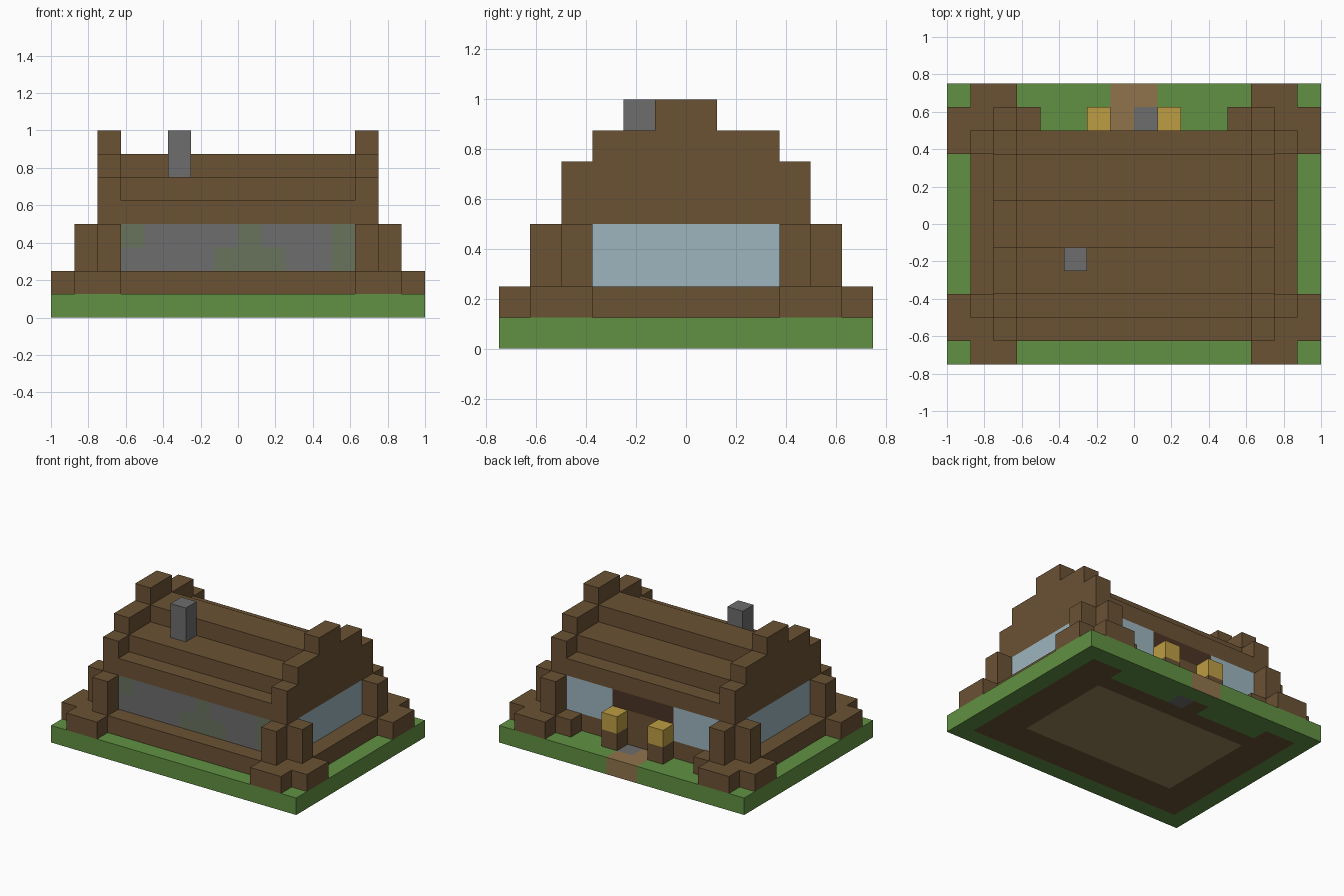
import bpy
import bmesh

U = 0.125  # one block

old = bpy.data.objects.get("Cube")
if old:
    bpy.data.objects.remove(old, do_unlink=True)


def material(name, rgb):
    col = [((c / 255 + 0.055) / 1.055) ** 2.4 for c in rgb] + [1.0]
    mat = bpy.data.materials.new(name)
    mat.use_nodes = True
    mat.diffuse_color = col
    bsdf = mat.node_tree.nodes["Principled BSDF"]
    bsdf.inputs["Base Color"].default_value = col
    bsdf.inputs["Roughness"].default_value = 0.9
    return mat


log = material("log brown", (107, 82, 52))
grass = material("grass green", (97, 145, 66))
path = material("path tan", (144, 116, 76))
planks = material("floor planks", (150, 127, 85))
stone = material("stone grey", (109, 109, 109))
moss = material("mossy stone", (104, 114, 92))
glass = material("window blue", (157, 181, 191))
lamp = material("lantern yellow", (190, 157, 67))
dark = material("dark wood", (76, 51, 37))


def block(name, mat, x, y, z):
    """Box spanning the given (low, high) block ranges."""
    bm = bmesh.new()
    bmesh.ops.create_cube(bm, size=1)
    for v in bm.verts:
        v.co = [(r[0] if c < 0 else r[1]) * U for c, r in zip(v.co, (x, y, z))]
    mesh = bpy.data.meshes.new(name)
    bm.to_mesh(mesh)
    bm.free()
    mesh.materials.append(mat)
    obj = bpy.data.objects.new(name, mesh)
    bpy.context.collection.objects.link(obj)
    return obj


def side(r, s):
    """Range mirrored when s is -1."""
    return r if s > 0 else (-r[1], -r[0])


# Ground slab, coloured per block
def ground_slot(x, y, underside):
    ax, ay = abs(x), abs(y)
    if ax < 1 and y > 4:
        if 0 < x and y < 5:
            return 4
        if underside:
            return 1 if y < 5 else 0
        return 2
    if ax < 5 and ay < 3:
        return 3
    if ax < 7 and ay < 5 and (y < 4 or ax > 5):
        return 1
    return 0


ground = block("ground", grass, (-8, 8), (-6, 6), (0, 1))
for mat in (log, path, planks, stone):
    ground.data.materials.append(mat)
bm = bmesh.new()
bm.from_mesh(ground.data)
for axis, half in ((0, 8), (1, 6)):
    for i in range(1 - half, half):
        co, no = [0, 0, 0], [0, 0, 0]
        co[axis], no[axis] = i * U, 1
        bmesh.ops.bisect_plane(bm, geom=bm.verts[:] + bm.edges[:] + bm.faces[:],
                               plane_co=co, plane_no=no)
bm.normal_update()
for f in bm.faces:
    c = f.calc_center_median() / U - f.normal * 0.5
    f.material_index = ground_slot(c.x, c.y, f.normal.z < -0.5)
bm.to_mesh(ground.data)
bm.free()

# Foundation logs
block("foundation", log, (-7, 7), (-5, 4), (1, 2))

for sx in (1, -1):
    tag = "left" if sx > 0 else "right"
    block(tag + "_back_sill", log, side((4, 7), sx), (4, 5), (1, 2))
    for sy in (1, -1):
        end = tag + ("_back" if sy > 0 else "_front")
        # Log ends and posts at each corner
        block(end + "_long_log_end", log, side((5, 7), sx), side((5, 6), sy), (1, 2))
        block(end + "_short_log_end", log, side((7, 8), sx), side((3, 5), sy), (1, 2))
        block(end + "_outer_post", log, side((5, 6), sx), side((4, 5), sy), (2, 4))
        block(end + "_side_post", log, side((6, 7), sx), side((3, 4), sy), (2, 4))
        block(end + "_corner_post", log, side((5, 6), sx), side((3, 4), sy), (2, 4))

    # Side window, back window and stepped gable
    block(tag + "_side_window", glass, side((5, 6), sx), (-3, 3), (2, 4))
    block(tag + "_back_window", glass, side((2, 5), sx), (3, 4), (2, 4))
    for i, (half, z) in enumerate(((4, (5, 6)), (3, (6, 7)), (1, (7, 8)))):
        block(f"{tag}_gable_{i + 1}", log, side((5, 6), sx), (-half, half), z)

    # Lantern on its post
    block(tag + "_lantern_post", log, side((1, 2), sx), (4, 5), (1, 2))
    block(tag + "_lantern", lamp, side((1, 2), sx), (4, 5), (2, 3))
    block(tag + "_door_jamb", dark, side((1, 2), sx), (3, 4), (2, 3))

# Doorway
block("door", log, (-1, 1), (3, 4), (2, 3))
block("door_lintel", dark, (-2, 2), (3, 4), (3, 4))

# Front wall with mossy patches
for z, patches in ((2, (-1, 0, 1, 4)), (3, (-5, 0, 4))):
    for x in range(-5, 5):
        mossy = x in patches
        block("mossy_block" if mossy else "stone_block", moss if mossy else stone,
              (x, x + 1), (-4, -3), (z, z + 1))

# Stepped roof
block("roof_eaves", log, (-6, 6), (-4, 4), (4, 5))
block("roof_middle", log, (-5, 5), (-3, 3), (5, 6))
block("roof_ridge", log, (-5, 5), (-1, 1), (6, 7))
block("chimney", stone, (-3, -2), (-2, -1), (6, 8))
